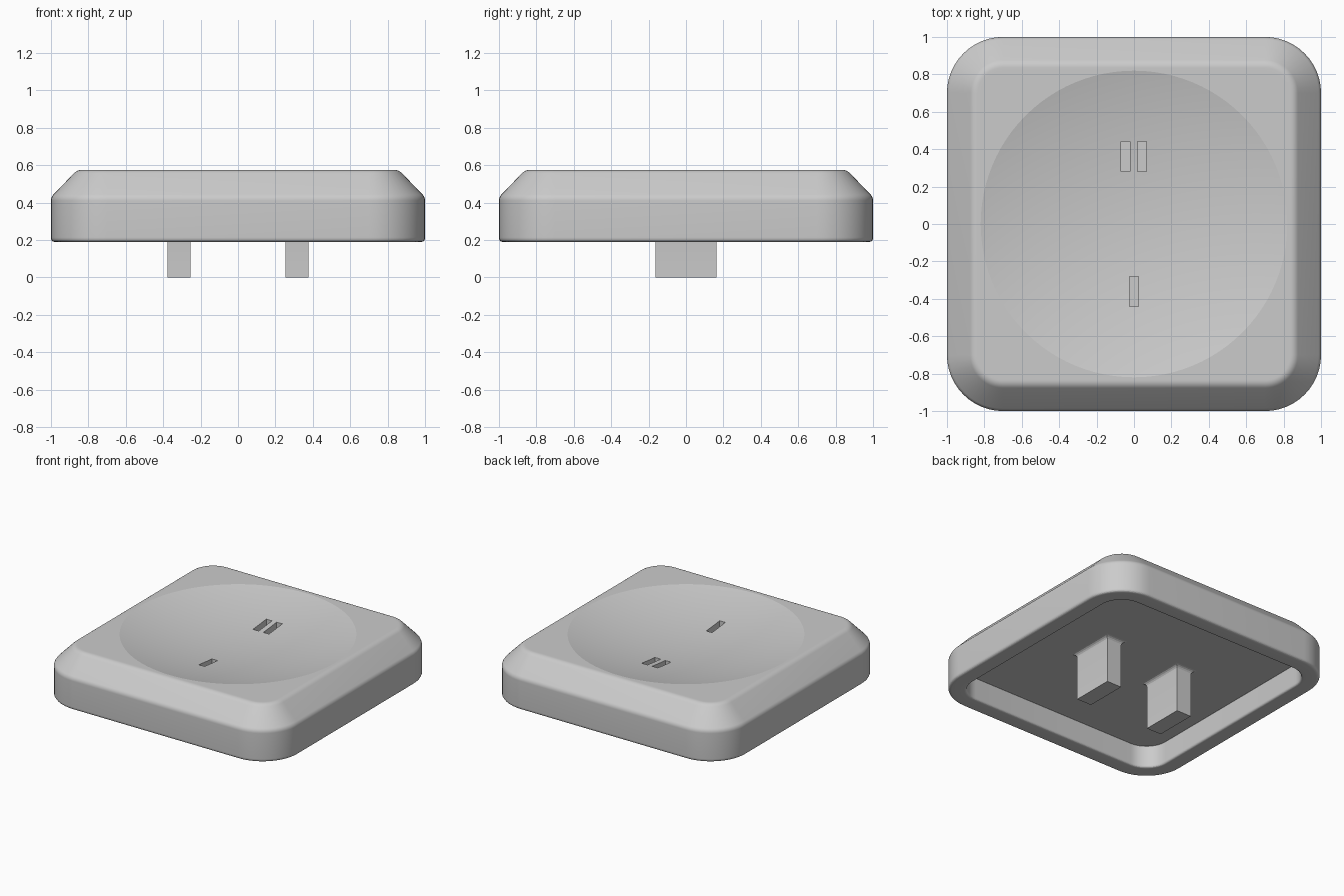
import bpy, bmesh, math
from mathutils import Vector

if "Cube" in bpy.data.objects:
    bpy.data.objects.remove(bpy.data.objects["Cube"])

grey = bpy.data.materials.new("plain grey")
grey.use_nodes = True
grey.diffuse_color = (0.6, 0.6, 0.6, 1)
grey.node_tree.nodes["Principled BSDF"].inputs["Base Color"].default_value = (0.6, 0.6, 0.6, 1)

CORE = 0.70            # corner centres of every rounded square
TOP, CEILING, RIM = 0.575, 0.36, 0.19


def make_object(name, loops):
    """Skin a stack of equal-length loops and cap both ends."""
    bm = bmesh.new()
    rings = [[bm.verts.new(p) for p in loop] for loop in loops]
    for a, b in zip(rings, rings[1:]):
        for i in range(len(a)):
            j = (i + 1) % len(a)
            bm.faces.new((a[i], a[j], b[j], b[i]))
    bm.faces.new(rings[0][::-1])
    bm.faces.new(rings[-1])
    bmesh.ops.recalc_face_normals(bm, faces=bm.faces)
    mesh = bpy.data.meshes.new(name)
    bm.to_mesh(mesh)
    bm.free()
    mesh.materials.append(grey)
    obj = bpy.data.objects.new(name, mesh)
    bpy.context.collection.objects.link(obj)
    return obj


def rounded_square(half, z, steps=12):
    r = half - CORE
    pts = []
    for q, (sx, sy) in enumerate(((1, 1), (-1, 1), (-1, -1), (1, -1))):
        for k in range(steps + 1):
            a = (q + k / steps) * math.pi / 2
            pts.append((sx * CORE + r * math.cos(a), sy * CORE + r * math.sin(a), z))
    return pts


def rectangle(cx, cy, hx, hy, z):
    return [(cx + sx * hx, cy + sy * hy, z)
            for sx, sy in ((1, 1), (-1, 1), (-1, -1), (1, -1))]


def soften(profile, steps=8):
    """Round each inner profile corner by its own size."""
    out = [profile[0][:2]]
    for p, c, n in zip(profile, profile[1:], profile[2:]):
        mid = Vector(c[:2])
        a = mid + (Vector(p[:2]) - mid).normalized() * c[2]
        b = mid + (Vector(n[:2]) - mid).normalized() * c[2]
        for k in range(steps + 1):
            t = k / steps
            out.append(a * (1 - t) ** 2 + mid * 2 * t * (1 - t) + b * t * t)
    return out + [profile[-1][:2]]


def cut(target, cutter):
    mod = target.modifiers.new("cut", "BOOLEAN")
    mod.operation, mod.solver, mod.object = "DIFFERENCE", "EXACT", cutter
    bpy.context.view_layer.objects.active = target
    bpy.ops.object.modifier_apply(modifier=mod.name)
    bpy.data.objects.remove(cutter)


# Hollow cap: from the inner ceiling, round the rim, up to the top face
profile = soften([(0.84, CEILING, 0), (0.87, CEILING, 0.002), (0.87, RIM, 0.02), (1, RIM, 0.025),
                  (1, 0.43, 0.02), (0.86, TOP, 0.025), (0.82, TOP, 0)])
cap = make_object("cap_shell", [rounded_square(h, z) for h, z in profile])

# Shallow spherical dish in the top
rim_r, depth, segments = 0.82, 0.10, 96
ball = (rim_r ** 2 + depth ** 2) / (2 * depth)
loops = []
for k in range(1, 19):
    r = rim_r * 1.04 * k / 18
    z = TOP - depth + ball - math.sqrt(ball ** 2 - r ** 2)
    loops.append([(r * math.cos(math.tau * i / segments), r * math.sin(math.tau * i / segments), z)
                  for i in range(segments)])
loops.append([(x, y, TOP + 0.2) for x, y, z in loops[-1]])
cut(cap, make_object("dish_cutter", loops))

# Marker slots sunk into the dish
for x, y in ((-0.045, 0.36), (0.042, 0.36), (0, -0.36)):
    cut(cap, make_object("slot_cutter", [rectangle(x, y, 0.024, 0.08, z) for z in (0.445, 0.7)]))

# Pair of mounting prongs, flared where they meet the ceiling
prongs = []
for side, name in ((1, "left_prong"), (-1, "right_prong")):
    stack = [(0, 0)] + [(0.03 * (1 - math.cos(t * math.pi / 8)), CEILING - 0.03 + 0.03 * math.sin(t * math.pi / 8))
                        for t in range(5)] + [(0.03, CEILING + 0.01)]
    prongs.append(make_object(name, [rectangle(side * 0.315, 0, 0.062 + f, 0.162 + f, z) for f, z in stack]))

# Smooth shading with crisp edges
bpy.ops.object.select_all(action="DESELECT")
for obj in [cap] + prongs:
    obj.select_set(True)
bpy.context.view_layer.objects.active = cap
bpy.ops.object.shade_smooth_by_angle(angle=math.radians(11.5))
